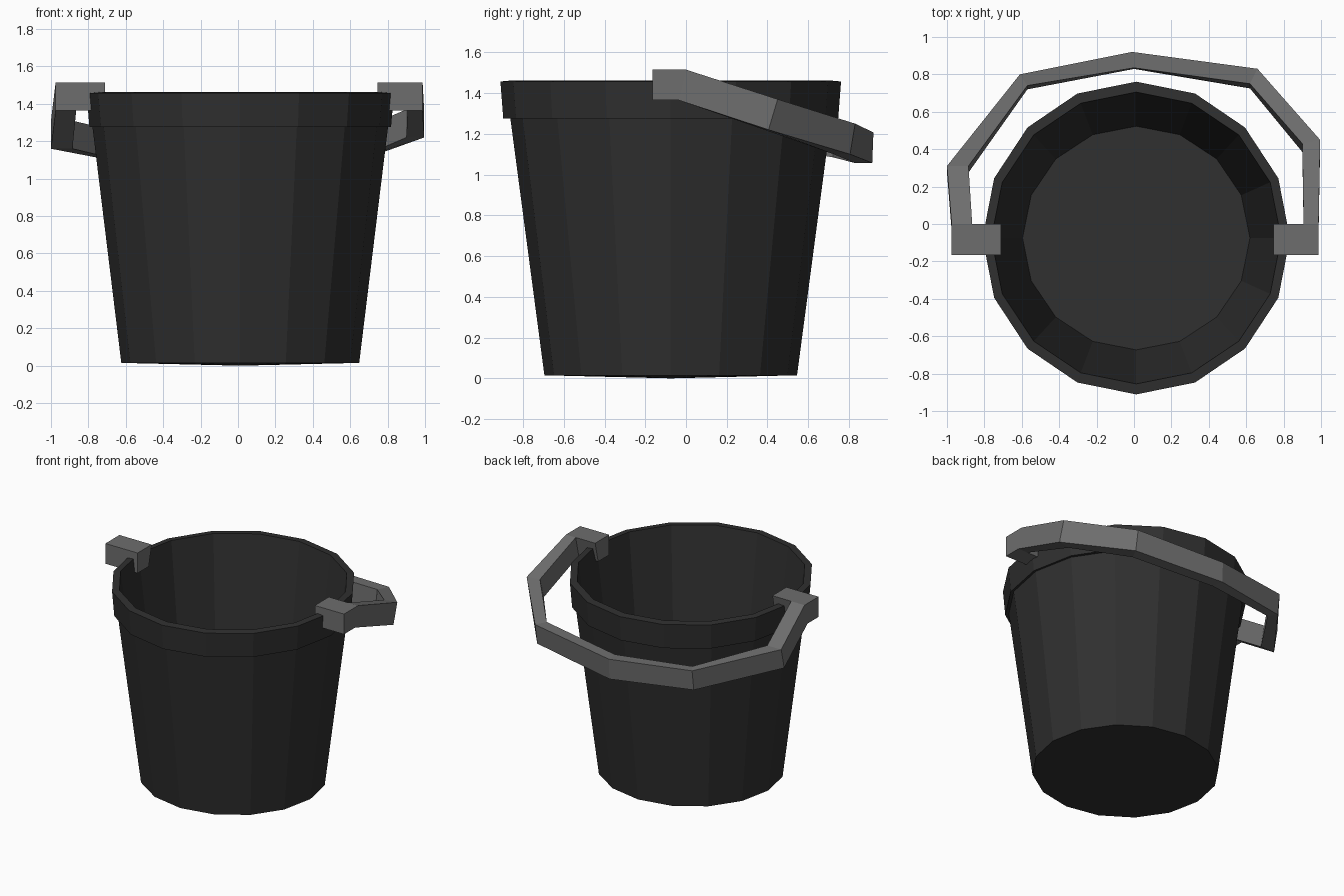
import bpy, bmesh, math

if "Cube" in bpy.data.objects:
    bpy.data.objects.remove(bpy.data.objects["Cube"])


def material(name, v):
    m = bpy.data.materials.new(name)
    m.diffuse_color = (v, v, v, 1)
    m.use_nodes = True
    m.node_tree.nodes["Principled BSDF"].inputs["Base Color"].default_value = m.diffuse_color
    return m


def finish(name, bm, mat):
    bmesh.ops.recalc_face_normals(bm, faces=bm.faces[:])
    me = bpy.data.meshes.new(name)
    bm.to_mesh(me)
    bm.free()
    me.materials.append(mat)
    ob = bpy.data.objects.new(name, me)
    bpy.context.collection.objects.link(ob)
    return ob


black = material("black plastic", 0.029)
grey = material("grey plastic", 0.155)

# Bucket: 16-sided closed profile (radius x, radius y, height), outside then inside
SIDES, CX, CY = 16, 0.012, -0.075
profile = [
    (0.636, 0.620, 0.015),
    (0.790, 0.787, 1.275),
    (0.806, 0.822, 1.275),
    (0.822, 0.836, 1.457),
    (0.775, 0.780, 1.462),
    (0.608, 0.598, 0.100),
]
bm = bmesh.new()
rings = []
for rx, ry, z in profile:
    rings.append([bm.verts.new((CX + rx * math.cos(math.tau * i / SIDES),
                                CY + ry * math.sin(math.tau * i / SIDES), z))
                  for i in range(SIDES)])
for a, b in zip(rings, rings[1:]):
    for i in range(SIDES):
        j = (i + 1) % SIDES
        bm.faces.new((a[i], a[j], b[j], b[i]))
bm.faces.new(rings[-1])
# Underside bulges slightly to its centre
pole = bm.verts.new((CX, CY, 0))
for i in range(SIDES):
    bm.faces.new((rings[0][i], rings[0][(i + 1) % SIDES], pole))
finish("bucket", bm, black)

# Handle: bent square bar; (outer x, outer y, inner x, inner y, top z, bottom shift in y)
stations = [
    (-0.975, 0.00, -0.865, 0.00, 1.515, -0.035),
    (-1.000, 0.31, -0.885, 0.31, 1.310, -0.035),
    (-0.610, 0.80, -0.570, 0.74, 1.235, -0.020),
    (-0.010, 0.92, 0.000, 0.835, 1.207, -0.006),
    (0.660, 0.83, 0.620, 0.75, 1.250, -0.025),
    (0.995, 0.45, 0.900, 0.43, 1.370, -0.045),
    (0.987, 0.00, 0.907, 0.00, 1.515, -0.035),
]
H = 0.15
bm = bmesh.new()
sections = []
for ox, oy, ix, iy, z, d in stations:
    sections.append([bm.verts.new(p) for p in (
        (ox, oy, z), (ix, iy, z), (ix, iy + d, z - H), (ox, oy + d, z - H))])
for a, b in zip(sections, sections[1:]):
    for i in range(4):
        j = (i + 1) % 4
        bm.faces.new((a[i], a[j], b[j], b[i]))
finish("handle", bm, grey)

# Lugs gripping the rim on both sides, back face slanted to meet the handle
for name, x0, x1 in (("left_lug", -0.975, -0.71), ("right_lug", 0.747, 0.987)):
    bm = bmesh.new()
    ends = [[bm.verts.new((x, y, z)) for y, z in
             ((-0.165, 1.515), (0, 1.515), (-0.035, 1.365), (-0.165, 1.365))]
            for x in (x0, x1)]
    bm.faces.new(ends[0])
    bm.faces.new(ends[1])
    for i in range(4):
        j = (i + 1) % 4
        bm.faces.new((ends[0][i], ends[0][j], ends[1][j], ends[1][i]))
    finish(name, bm, grey)
